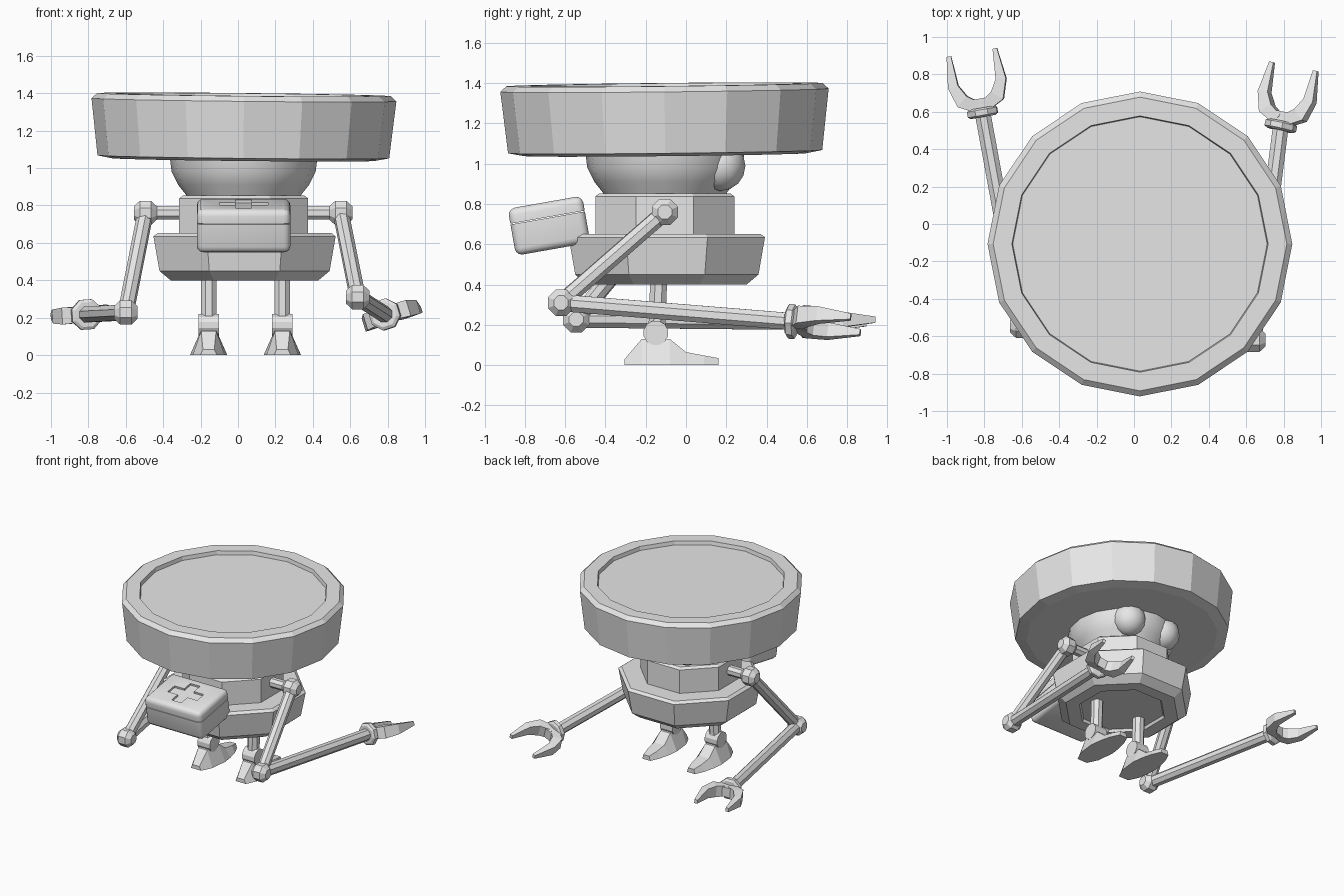
import bpy, bmesh
from math import cos, sin, pi, radians
from mathutils import Vector, Matrix

cube = bpy.data.objects.get("Cube")
if cube:
    bpy.data.objects.remove(cube, do_unlink=True)

grey = bpy.data.materials.new("plain grey")
grey.use_nodes = True
grey.diffuse_color = (0.8, 0.8, 0.8, 1)
grey.node_tree.nodes["Principled BSDF"].inputs["Base Color"].default_value = (0.8, 0.8, 0.8, 1)

CX, CY = 0.03, -0.105   # body axis


def finish(name, bm, matrix=Matrix(), smooth=None):
    bmesh.ops.recalc_face_normals(bm, faces=bm.faces)
    mesh = bpy.data.meshes.new(name)
    bm.to_mesh(mesh)
    bm.free()
    mesh.materials.append(grey)
    obj = bpy.data.objects.new(name, mesh)
    bpy.context.collection.objects.link(obj)
    obj.matrix_world = matrix
    if smooth:
        bpy.ops.object.select_all(action='DESELECT')
        obj.select_set(True)
        bpy.context.view_layer.objects.active = obj
        bpy.ops.object.shade_smooth_by_angle(angle=radians(smooth))
    return obj


def loft(name, sections, matrix=Matrix(), smooth=None):
    """Skin equal-length rings of points and cap both ends."""
    bm = bmesh.new()
    rings = [[bm.verts.new(p) for p in ring] for ring in sections]
    n = len(rings[0])
    for a, b in zip(rings, rings[1:]):
        for i in range(n):
            j = (i + 1) % n
            bm.faces.new((a[i], a[j], b[j], b[i]))
    bm.faces.new(rings[0])
    bm.faces.new(rings[-1])
    return finish(name, bm, matrix, smooth)


def lathe(name, profile, sides, matrix=Matrix(), flats=False, smooth=None):
    """Turn (radius, z) pairs about z; with flats, radius is to the flat faces."""
    phase, grow = (pi / sides, 1 / cos(pi / sides)) if flats else (0, 1)
    rings = [[(r * grow * cos(phase + 2 * pi * i / sides),
               r * grow * sin(phase + 2 * pi * i / sides), z)
              for i in range(sides)] for r, z in profile]
    return loft(name, rings, matrix, smooth)


def rod(name, a, b, radius, sides=8):
    a, b = Vector(a), Vector(b)
    turn = (b - a).to_track_quat('Z', 'Y').to_matrix().to_4x4()
    return lathe(name, [(radius, 0), (radius, (b - a).length)], sides,
                 Matrix.Translation(a) @ turn, flats=True)


def joint(name, centre):
    """Chamfered drum lying along x."""
    return lathe(name, [(0.035, -0.062), (0.065, -0.03), (0.065, 0.03), (0.035, 0.062)], 8,
                 Matrix.Translation(centre) @ Matrix.Rotation(pi / 2, 4, 'Y'), flats=True)


axis = Matrix.Translation((CX, CY, 0))

# Wide dish-shaped head with a sunken top, leaning very slightly
tilt = (Matrix.Translation((CX, CY, 1.2)) @ Matrix.Rotation(radians(0.6), 4, 'X')
        @ Matrix.Rotation(radians(0.6), 4, 'Y'))
lathe("head", [(0.70, -0.155), (0.78, -0.14), (0.815, 0.165), (0.785, 0.193),
               (0.685, 0.193), (0.68, 0.163)], 16, tilt)

# Bowl-shaped face under the head, with two bulging eyes
lathe("face_bowl", [(0.30, 0.84), (0.31, 0.86), (0.35, 0.91), (0.385, 0.98), (0.395, 1.06)],
      16, axis, smooth=40)
for side, sx in (("left", 1), ("right", -1)):
    bm = bmesh.new()
    bmesh.ops.create_uvsphere(bm, u_segments=12, v_segments=8, radius=0.125)
    finish(side + "_eye", bm, Matrix.Translation((CX + sx * 0.16, 0.17, 0.99)), smooth=50)

# Octagonal torso in two tiers
body_axis = Matrix.Translation((CX + 0.005, CY + 0.01, 0))
lathe("chest", [(0.33, 0.635), (0.345, 0.65), (0.345, 0.838), (0.325, 0.853)], 8, axis, flats=True)
lathe("hips", [(0.29, 0.42), (0.30, 0.40), (0.395, 0.40), (0.455, 0.45), (0.487, 0.635),
               (0.465, 0.652)], 8, body_axis, flats=True)

# Legs: rod, sideways ankle drum and a long tapering foot
FOOT = [(-0.305, 0.045, 0.03, 0.03), (-0.22, 0.085, 0.04, 0.13), (-0.08, 0.1, 0.042, 0.13),
        (0.0, 0.09, 0.045, 0.065), (0.09, 0.068, 0.04, 0.048), (0.162, 0.035, 0.025, 0.035)]
for side, x in (("left", 0.237), ("right", -0.157)):
    rod(side + "_leg", (x, -0.145, 0.16), (x, -0.135, 0.44), 0.042)
    rod(side + "_ankle", (x - 0.055, -0.15, 0.16), (x + 0.055, -0.15, 0.16), 0.06, 12)
    loft(side + "_foot", [[(-w, y, 0), (-t, y, h), (t, y, h), (w, y, 0)] for y, w, t, h in FOOT],
         Matrix.Translation((x, 0, 0)))


# Arms: axle, shoulder, upper arm, elbow, forearm, wrist plate and two-prong claw
PRONG = [(0.02, 0.03, 0.06, 0.08), (0.095, 0.075, 0.075, 0.09),
         (0.13, 0.16, 0.055, 0.075), (0.125, 0.325, 0.024, 0.03)]


def prong_ring(index, sx):
    """Rectangular slice of a prong, across the line of its path."""
    u, v, width, height = PRONG[index]
    before, after = PRONG[max(index - 1, 0)], PRONG[min(index + 1, len(PRONG) - 1)]
    along = Vector((after[0] - before[0], after[1] - before[1])).normalized()
    out = Vector((along.y, -along.x)) * width / 2
    return [(sx * (u + s * out.x), v + s * out.y, t * height / 2)
            for s, t in ((-1, -1), (1, -1), (1, 1), (-1, 1))]


def arm(side, shoulder, elbow, wrist, aim, roll):
    inner_x = CX + (0.3 if shoulder[0] > 0 else -0.3)
    rod(side + "_axle", (inner_x, shoulder[1], shoulder[2]), shoulder, 0.036)
    joint(side + "_shoulder", shoulder)
    rod(side + "_upper_arm", shoulder, elbow, 0.04)
    joint(side + "_elbow", elbow)
    rod(side + "_forearm", elbow, wrist, 0.042)
    # Hand frame: y runs forward, z is up, then rolled about y
    y = Vector(aim).normalized()
    x = y.cross(Vector((0, 0, 1))).normalized()
    frame = Matrix((x, y, x.cross(y))).transposed().to_4x4()
    hand = Matrix.Translation(wrist) @ frame @ Matrix.Rotation(radians(roll), 4, 'Y')
    lathe(side + "_wrist", [(0.065, -0.025), (0.08, -0.015), (0.08, 0.015), (0.065, 0.025)], 8,
          hand @ Matrix.Rotation(-pi / 2, 4, 'X'), flats=True)
    for label, sx in (("outer", 1), ("inner", -1)):
        loft(f"{side}_{label}_prong", [prong_ring(i, sx) for i in range(len(PRONG))], hand)
    palm = bmesh.new()
    bmesh.ops.create_cube(palm, size=1)
    finish(side + "_palm", palm, hand @ Matrix.Translation((0, 0.045, 0))
           @ Matrix.Diagonal((0.1, 0.06, 0.075, 1)))


arm("left", (0.55, -0.105, 0.76), (0.64, -0.62, 0.31), (0.785, 0.525, 0.217),
    (0.065, 0.295, -0.015), -18)
arm("right", (-0.495, -0.105, 0.76), (-0.6, -0.545, 0.228), (-0.81, 0.597, 0.217),
    (-0.055, 0.31, 0), -4)

# Tilted backpack in two rounded halves, with a cross sunk into the lid
pack = Matrix.Translation((CX, -0.68, 0.693)) @ Matrix.Rotation(radians(10), 4, 'X')


def block(name, size, z, bevel=0.0):
    bm = bmesh.new()
    bmesh.ops.create_cube(bm, size=1)
    bmesh.ops.scale(bm, vec=size, verts=bm.verts)
    obj = finish(name, bm, pack @ Matrix.Translation((0, 0, z)))
    return obj


def round_edges(obj, keep_flat):
    """Bevel all edges but those around the seam side (keep_flat: -1 below, 1 above)."""
    bm = bmesh.new()
    bm.from_mesh(obj.data)
    edges = [e for e in bm.edges if not all(v.co.z * keep_flat > 0 for v in e.verts)]
    bmesh.ops.bevel(bm, geom=edges, offset=0.035, segments=3, profile=0.5, affect='EDGES')
    bm.to_mesh(obj.data)
    bm.free()


lid = block("pack_lid", (0.50, 0.375, 0.075), 0.08)
base = block("pack_base", (0.50, 0.375, 0.157), -0.04)
round_edges(lid, -1)
round_edges(base, 1)
for i, size in enumerate(((0.26, 0.085, 0.03), (0.085, 0.24, 0.03))):
    cutter = block(f"cross_cutter_{i + 1}", size, 0.117)
    cutter.hide_render = True
    cutter.hide_set(True)
    cut = lid.modifiers.new("cross", 'BOOLEAN')
    cut.operation = 'DIFFERENCE'
    cut.solver = 'EXACT'
    cut.object = cutter
for part in (lid, base):
    bpy.ops.object.select_all(action='DESELECT')
    part.select_set(True)
    bpy.context.view_layer.objects.active = part
    bpy.ops.object.shade_smooth_by_angle(angle=radians(35))
